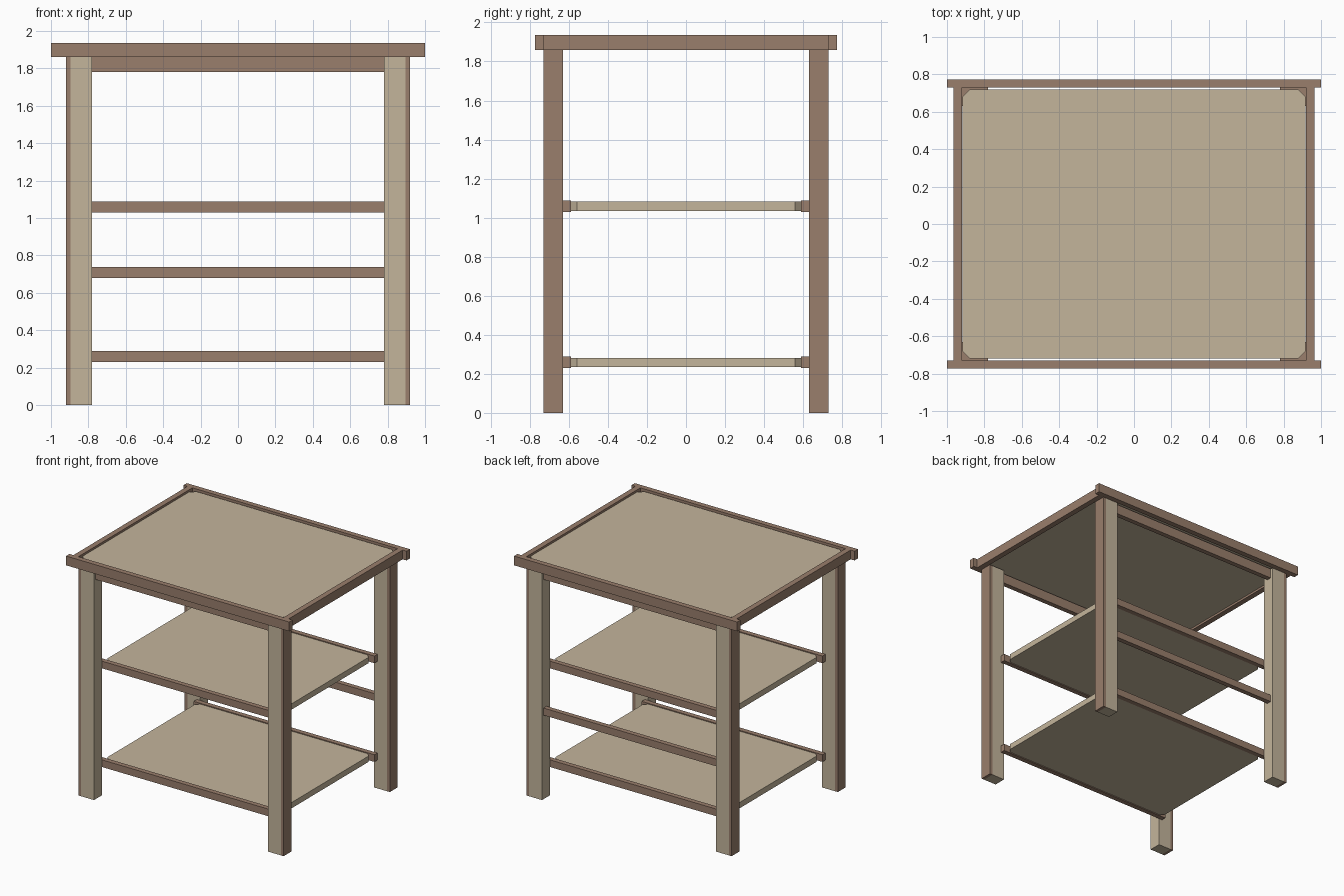
import bpy
import bmesh

if "Cube" in bpy.data.objects:
    bpy.data.objects.remove(bpy.data.objects["Cube"])


def material(name, rgb):
    mat = bpy.data.materials.new(name)
    mat.use_nodes = True
    color = (*rgb, 1)
    mat.diffuse_color = color
    mat.node_tree.nodes["Principled BSDF"].inputs["Base Color"].default_value = color
    return mat


brown = material("brown wood", (0.32, 0.21, 0.15))
tan = material("tan wood", (0.55, 0.46, 0.33))


def box(name, xs, ys, zs, mat, chamfer=0):
    """Box between paired limits, with optional chamfered vertical corners."""
    bm = bmesh.new()
    bmesh.ops.create_cube(bm, size=1)
    for v in bm.verts:
        v.co = [lim[0] if c < 0 else lim[1] for c, lim in zip(v.co, (xs, ys, zs))]
    if chamfer:
        upright = [e for e in bm.edges
                   if abs(e.verts[0].co.z - e.verts[1].co.z) > 0.001]
        bmesh.ops.bevel(bm, geom=upright, offset=chamfer, segments=1, affect='EDGES')
    bmesh.ops.recalc_face_normals(bm, faces=bm.faces)
    mesh = bpy.data.meshes.new(name)
    bm.to_mesh(mesh)
    bm.free()
    mesh.materials.append(mat)
    obj = bpy.data.objects.new(name, mesh)
    bpy.context.collection.objects.link(obj)
    return obj


def span(side, inner, outer):
    return sorted((side * inner, side * outer))


LEG_TOP, TOP = 1.86, 1.935
sides_x = (("right", -1), ("left", 1))
sides_y = (("front", -1), ("back", 1))

# Legs: tan post with a brown board on the outer side
for yname, sy in sides_y:
    for xname, sx in sides_x:
        ys = span(sy, 0.63, 0.73)
        post = box(f"{yname}_{xname}_leg_post", span(sx, 0.78, 0.895), ys,
                   (0, LEG_TOP), tan)
        post.data.materials.append(brown)
        for face in post.data.polygons:
            if face.normal.z > 0.9:
                face.material_index = 1
        box(f"{yname}_{xname}_leg_board", span(sx, 0.895, 0.92), ys,
            (0, LEG_TOP), brown)

# Top frame
for yname, sy in sides_y:
    box(f"{yname}_top_rail", (-1, 1), span(sy, 0.73, 0.773), (LEG_TOP, TOP), brown)
    box(f"{yname}_apron", (-0.78, 0.78), span(sy, 0.67, 0.71), (1.78, LEG_TOP), brown)
for xname, sx in sides_x:
    box(f"{xname}_top_rail", span(sx, 0.92, 0.965), (-0.73, 0.73),
        (LEG_TOP, TOP), brown)

# Table top panel
box("top_panel", (-0.917, 0.917), (-0.72, 0.72), (1.875, 1.92), tan, 0.04)

# Shelves and the rails that hold them
for level, z in (("lower", 0.23), ("upper", 1.03)):
    box(f"{level}_shelf", (-0.78, 0.78), (-0.588, 0.588),
        (z + 0.005, z + 0.052), tan, 0.03)
    for yname, sy in sides_y:
        box(f"{level}_{yname}_shelf_rail", (-0.81, 0.81), span(sy, 0.59, 0.63),
            (z, z + 0.058), brown)

# Back brace between the shelves
box("back_brace", (-0.78, 0.78), (0.67, 0.71), (0.68, 0.738), brown)
